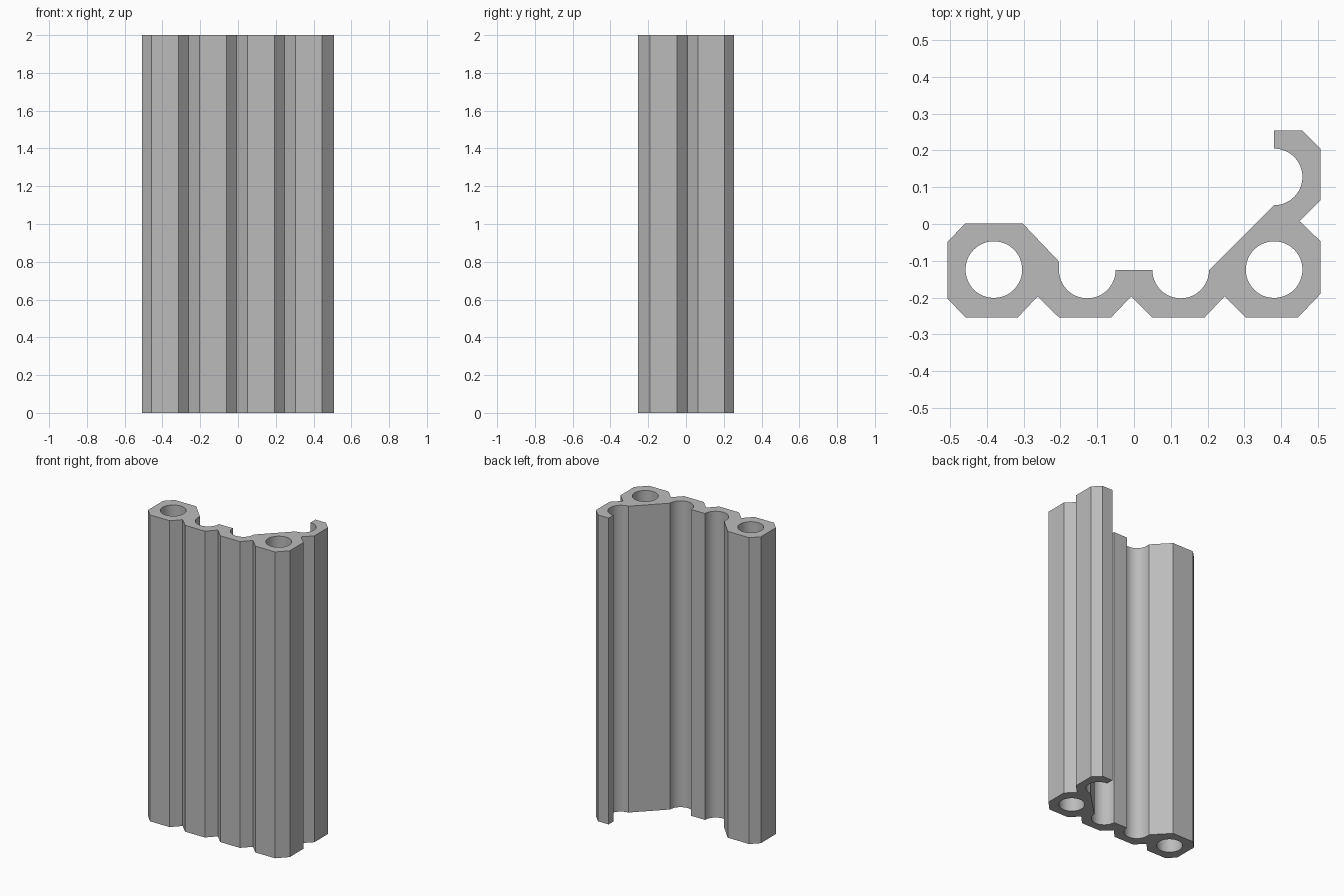
import bpy, bmesh
from math import sin, cos, radians

if "Cube" in bpy.data.objects:
    bpy.data.objects.remove(bpy.data.objects["Cube"], do_unlink=True)

PITCH = 0.254      # spacing of the tube centres
HALF = PITCH / 2
R = 0.077          # bore radius
HEIGHT = 2.0


def arc(cx, cy, start, end, steps=24):
    angles = [radians(start + (end - start) * i / steps) for i in range(steps + 1)]
    return [(cx + R * cos(a), cy + R * sin(a)) for a in angles]


# Lower edge: four chamfered feet with V grooves between them
outline = [(-0.507, -0.203)]
for i in range(4):
    x = (i - 1.5) * PITCH
    outline += [(x - 0.077, -0.254), (x + 0.065, -0.254)]
    if i < 3:
        outline.append((x + 0.119, -0.197))

# Right side and the open hook
outline += [(0.507, -0.19), (0.507, -0.047), (0.45, 0.008), (0.507, 0.064),
            (0.507, 0.205), (0.457, 0.254), (0.381, 0.254)]
outline += arc(0.381, 0.128, 90, -90)

# Two half-round channels in the back, then the left tube
outline += arc(HALF, -0.125, 0, -180)
outline += arc(-HALF, -0.125, 0, -180)
outline += [(-0.204, -0.102), (-0.303, 0.002), (-0.458, 0.002), (-0.507, -0.048)]

# Through bores at both ends
bores = [arc(s * 1.5 * PITCH, -0.124, 0, 360, 48)[:-1] for s in (-1, 1)]

# Fill the section and extrude it upward
bm = bmesh.new()
edges = []
for loop in [outline] + bores:
    verts = [bm.verts.new((x, y, 0)) for x, y in loop]
    edges += [bm.edges.new((v, verts[i - 1])) for i, v in enumerate(verts)]
bmesh.ops.triangle_fill(bm, edges=edges, use_beauty=True, use_dissolve=False)
result = bmesh.ops.extrude_face_region(bm, geom=bm.faces[:], use_keep_orig=True)
top = [g for g in result["geom"] if isinstance(g, bmesh.types.BMVert)]
bmesh.ops.translate(bm, verts=top, vec=(0, 0, HEIGHT))
bmesh.ops.recalc_face_normals(bm, faces=bm.faces[:])

mesh = bpy.data.meshes.new("extruded_rail")
bm.to_mesh(mesh)
bm.free()
rail = bpy.data.objects.new("extruded_rail", mesh)
bpy.context.collection.objects.link(rail)

# Plain grey material
grey = bpy.data.materials.new("grey")
grey.use_nodes = True
colour = (0.5, 0.5, 0.5, 1)
grey.diffuse_color = colour
grey.node_tree.nodes["Principled BSDF"].inputs["Base Color"].default_value = colour
mesh.materials.append(grey)

# Smooth bores, crisp corners
bpy.ops.object.select_all(action="DESELECT")
rail.select_set(True)
bpy.context.view_layer.objects.active = rail
bpy.ops.object.shade_smooth_by_angle(angle=radians(20))
